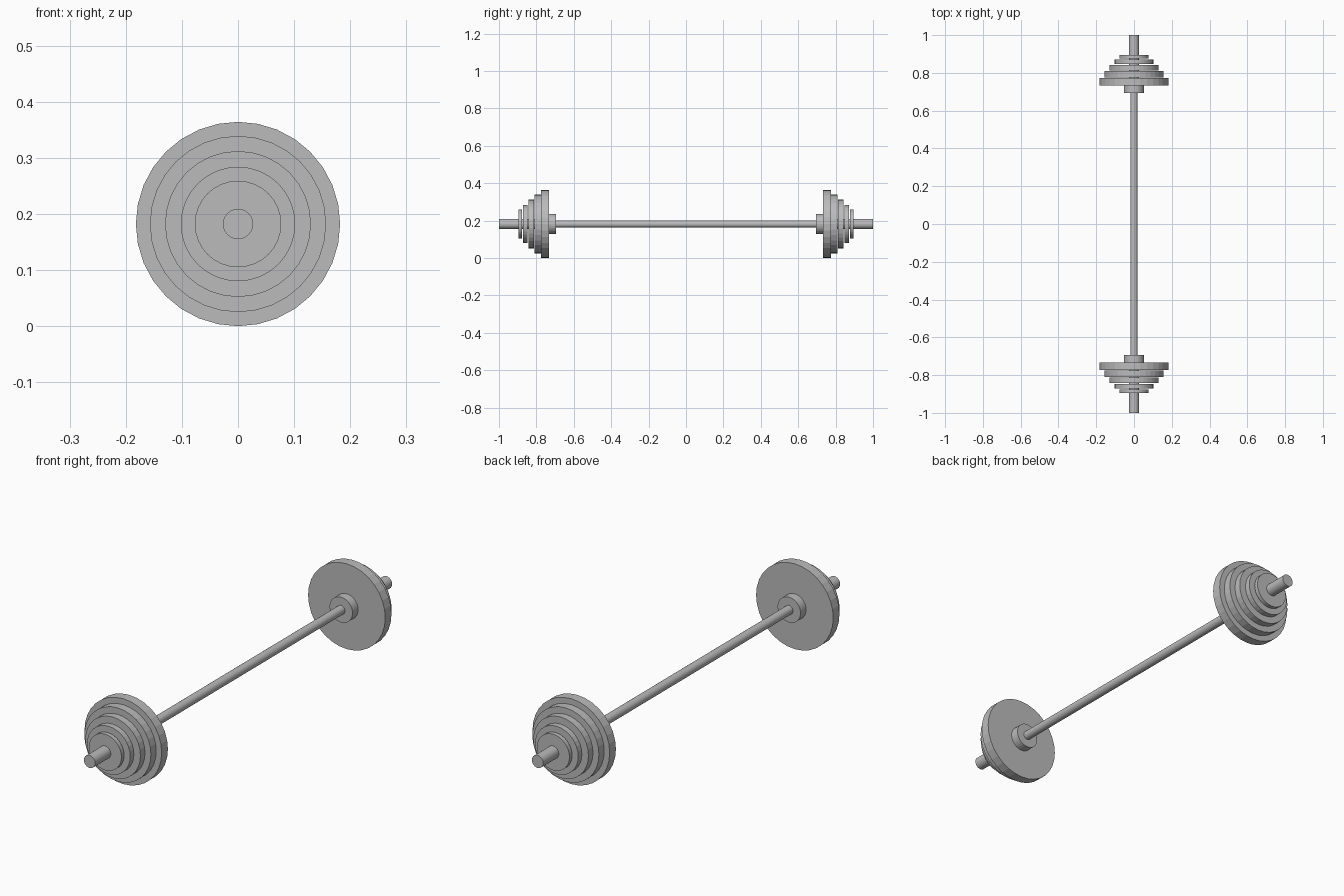
import bpy, math

if "Cube" in bpy.data.objects:
    bpy.data.objects.remove(bpy.data.objects["Cube"])

R = 0.182  # radius of the largest plate = height of the bar axis

grey = bpy.data.materials.new("steel_grey")
grey.diffuse_color = (0.5, 0.5, 0.5, 1)
grey.use_nodes = True
grey.node_tree.nodes["Principled BSDF"].inputs["Base Color"].default_value = grey.diffuse_color


def disc(name, y0, y1, radius, sides=32):
    """Flat-shaded cylinder along y from y0 to y1."""
    bpy.ops.mesh.primitive_cylinder_add(
        vertices=sides, radius=radius, depth=abs(y1 - y0),
        location=(0, (y0 + y1) / 2, R), rotation=(math.pi / 2, 0, 0))
    ob = bpy.context.object
    ob.name = name
    ob.data.materials.append(grey)
    return ob


# thin grip shaft between the two collars
disc("shaft", -0.70, 0.70, 0.019, 24)

# plates: inner y, outer y, radius
plates = [
    (0.732, 0.774, R),
    (0.775, 0.811, 0.157),
    (0.812, 0.843, 0.130),
    (0.847, 0.872, 0.102),
    (0.877, 0.895, 0.077),
]

for s, side in ((-1, "front"), (1, "back")):
    # collar against the plates and thicker sleeve carrying them
    disc(side + "_collar", s * 0.694, s * 0.732, 0.054)
    disc(side + "_sleeve", s * 0.715, s * 1.0, 0.027, 24)
    for i, (a, b, r) in enumerate(plates):
        disc(f"{side}_plate_{i + 1}", s * a, s * b, r)
